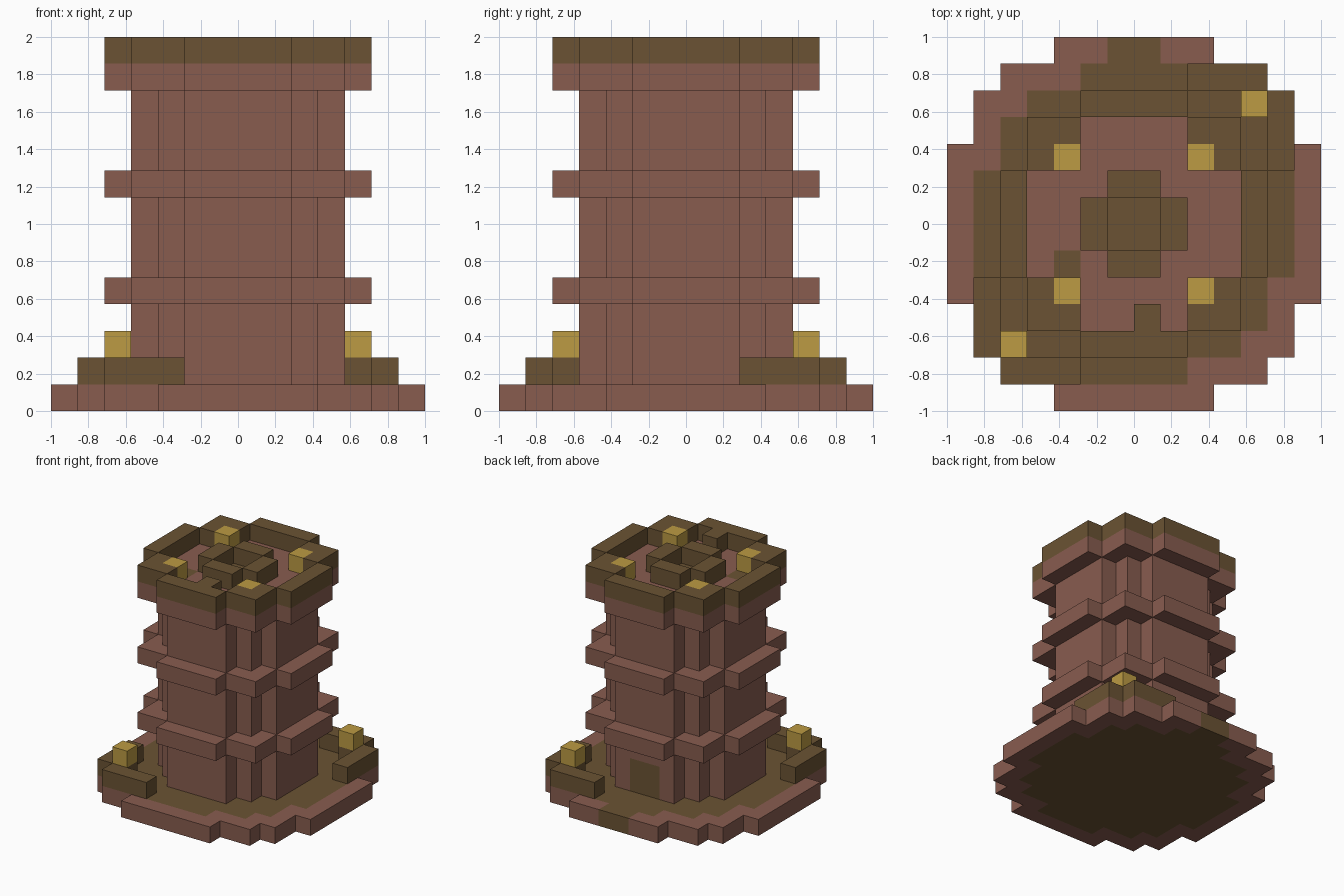
import bpy
import bmesh
from mathutils import Vector

U = 1 / 7  # size of one block

cube = bpy.data.objects.get("Cube")
if cube:
    bpy.data.objects.remove(cube, do_unlink=True)


def material(name, rgb):
    m = bpy.data.materials.new(name)
    m.use_nodes = True
    m.diffuse_color = (*rgb, 1)
    m.node_tree.nodes["Principled BSDF"].inputs["Base Color"].default_value = (*rgb, 1)
    return m


CLAY, WOOD, GOLD = range(3)
MATERIALS = [
    material("red_clay", (0.246, 0.107, 0.078)),
    material("dark_wood", (0.145, 0.086, 0.033)),
    material("gold", (0.503, 0.328, 0.056)),
]


def box(x0, x1, y0, y1):
    """Set of block columns covering a rectangle."""
    return {(x, y) for x in range(x0, x1) for y in range(y0, y1)}


def stepped(*steps):
    """Round plan made from centred rectangles of half sizes (a, b)."""
    return set().union(*(box(-a, a, -b, b) for a, b in steps))


def blocks(name, plan, z0, z1, colour=CLAY, painted=()):
    """Skin of all blocks over a plan; painted maps (plan, z0, z1, colour) areas."""
    cells = {(x, y, z): colour for x, y in plan for z in range(z0, z1)}
    for area, p0, p1, paint in painted:
        for x, y in area:
            for z in range(p0, p1):
                cells[x, y, z] = paint
    bm = bmesh.new()
    for cell, paint in cells.items():
        for axis in range(3):
            for sign in (-1, 1):
                n, u, v = (Vector([float(i == (axis + k) % 3) for i in range(3)]) for k in range(3))
                n *= sign
                if tuple(int(c + d) for c, d in zip(cell, n)) in cells:
                    continue
                mid = Vector(cell) + Vector((0.5, 0.5, 0.5)) + n / 2
                corners = [mid + (a * u + b * v) / 2 for a, b in ((-1, -1), (1, -1), (1, 1), (-1, 1))]
                face = bm.faces.new([bm.verts.new(c * U) for c in corners[::sign]])
                face.material_index = paint
    bmesh.ops.remove_doubles(bm, verts=bm.verts, dist=U / 100)
    mesh = bpy.data.meshes.new(name)
    bm.to_mesh(mesh)
    bm.free()
    for m in MATERIALS:
        mesh.materials.append(m)
    obj = bpy.data.objects.new(name, mesh)
    bpy.context.collection.objects.link(obj)
    return obj


base_plan = stepped((3, 7), (5, 6), (6, 5), (7, 3))
yard_plan = stepped((2, 6), (4, 5), (5, 4), (6, 2))
shaft_plan = stepped((2, 4), (3, 3), (4, 2))
ring_plan = stepped((2, 5), (4, 4), (5, 2))
doorway = box(-1, 1, 3, 4)

# Base with a wooden yard and a path out to the back
blocks("base", base_plan, 0, 1, CLAY,
       [(yard_plan, 0, 1, WOOD), (box(-1, 1, 6, 7), 0, 1, WOOD)])

# Shaft with a door on the back, and two bands around it
blocks("shaft", shaft_plan, 1, 12, CLAY, [(doorway, 1, 3, WOOD)])
blocks("lower_band", ring_plan, 4, 5)
blocks("upper_band", ring_plan, 8, 9)

# Roof platform with its floor markings
blocks("platform", ring_plan, 12, 13, CLAY,
       [(box(-1, 1, -1, 1), 12, 13, WOOD), (box(-3, -2, -2, -1), 12, 13, WOOD)])

# Parapet, with a small step inside the front
blocks("parapet", (ring_plan - shaft_plan) | box(0, 1, -4, -3), 13, 14, WOOD)

# Hollow cross of blocks in the middle of the roof
blocks("roof_cross", stepped((1, 2), (2, 1)) - box(-1, 1, -1, 1), 13, 14, WOOD)

# Lamps in the four roof corners
for y, depth in ((-3, "front"), (2, "back")):
    for x, side in ((-3, "right"), (2, "left")):
        blocks(f"roof_lamp_{depth}_{side}", box(x, x + 1, y, y + 1), 13, 14, GOLD)

# Corner walls with a lamp, on two opposite corners of the base
wall = box(2, 5, 5, 6) | box(5, 6, 2, 5) | box(4, 5, 4, 5)
lamp = box(4, 5, 4, 5)
for name, turned in (("back_left", False), ("front_right", True)):
    def turn(plan):
        return {(-1 - x, -1 - y) for x, y in plan} if turned else plan
    blocks(f"corner_wall_{name}", turn(wall), 1, 2, WOOD)
    blocks(f"corner_lamp_{name}", turn(lamp), 2, 3, GOLD)
